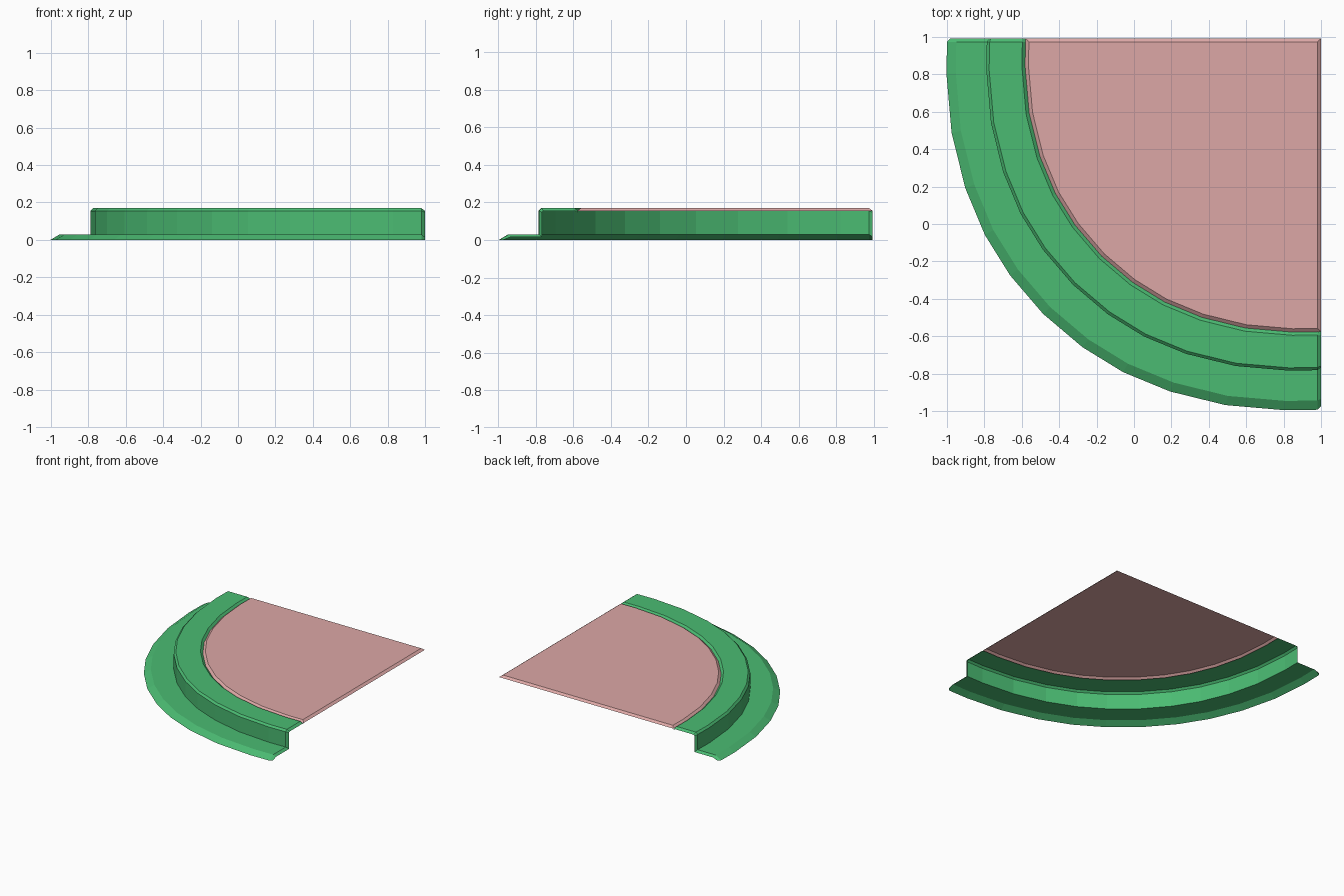
import bpy
from math import sin, cos, radians

if "Cube" in bpy.data.objects:
    bpy.data.objects.remove(bpy.data.objects["Cube"])

CX, CY = 1.0, 0.993          # centre of the corner arc

# half of the slightly squarish arc: angle and radius factor, mirrored about 45 degrees
HALF = [(0, 1.0), (5.5, 1.006), (14.5, 1.02), (23, 1.033), (30.5, 1.043), (37.5, 1.048), (45, 1.05)]
ARC = HALF + [(90 - a, f) for a, f in reversed(HALF[:-1])]
BEVEL = 0.02


def paint(name, color):
    m = bpy.data.materials.new(name)
    m.diffuse_color = (*color, 1)
    m.use_nodes = True
    m.node_tree.nodes["Principled BSDF"].inputs["Base Color"].default_value = m.diffuse_color
    return m


def arc_point(r, z, i, end):
    """Point on the arc; the end stations stay back from the cut edge by `end`."""
    a, f = ARC[i]
    u, v = r * f * cos(radians(a)), r * f * sin(radians(a))
    if i == 0:
        v = end
    if i == len(ARC) - 1:
        u = end
    return (CX - u, CY - v * CY, z)


def make(name, verts, faces, mat):
    me = bpy.data.meshes.new(name)
    me.from_pydata(verts, [], faces)
    me.materials.append(mat)
    ob = bpy.data.objects.new(name, me)
    bpy.context.collection.objects.link(ob)
    return ob


# kerb: open shell swept along the arc, with bevelled cut ends
profile = [(2.0, 0), (1.95, 0.03), (1.787, 0.03), (1.787, 0.155), (1.772, 0.17), (1.597, 0.17), (1.58, 0.155)]
sunk = [(1.98, 0), (1.942, 0.015), (1.772, 0.015), (1.772, 0.148), (1.765, 0.155), (1.597, 0.155), (1.58, 0.145)]
last = len(ARC) - 1
rows = [[arc_point(r, z, 0, 0) for r, z in sunk]]
rows += [[arc_point(r, z, i, BEVEL) for r, z in profile] for i in range(len(ARC))]
rows += [[arc_point(r, z, last, 0) for r, z in sunk]]
n = len(profile)
faces = [(i * n + k, (i + 1) * n + k, (i + 1) * n + k + 1, i * n + k + 1)
         for i in range(len(rows) - 1) for k in range(n - 1)]
make("kerb", [p for row in rows for p in row], faces, paint("green", (0.07, 0.50, 0.17)))

# pavement: flat wedge with a bevelled rim
top = [arc_point(1.562, 0.17, i, BEVEL) for i in range(len(ARC))] + [(CX - BEVEL, CY - BEVEL, 0.17)]
rim = [arc_point(1.58, 0.155, i, 0) for i in range(len(ARC))] + [(CX, CY, 0.155)]
m = len(top)
faces = [tuple(range(m))] + [(m + i, m + (i + 1) % m, (i + 1) % m, i) for i in range(m)]
make("pavement", top + rim, faces, paint("pink", (0.72, 0.39, 0.38)))
